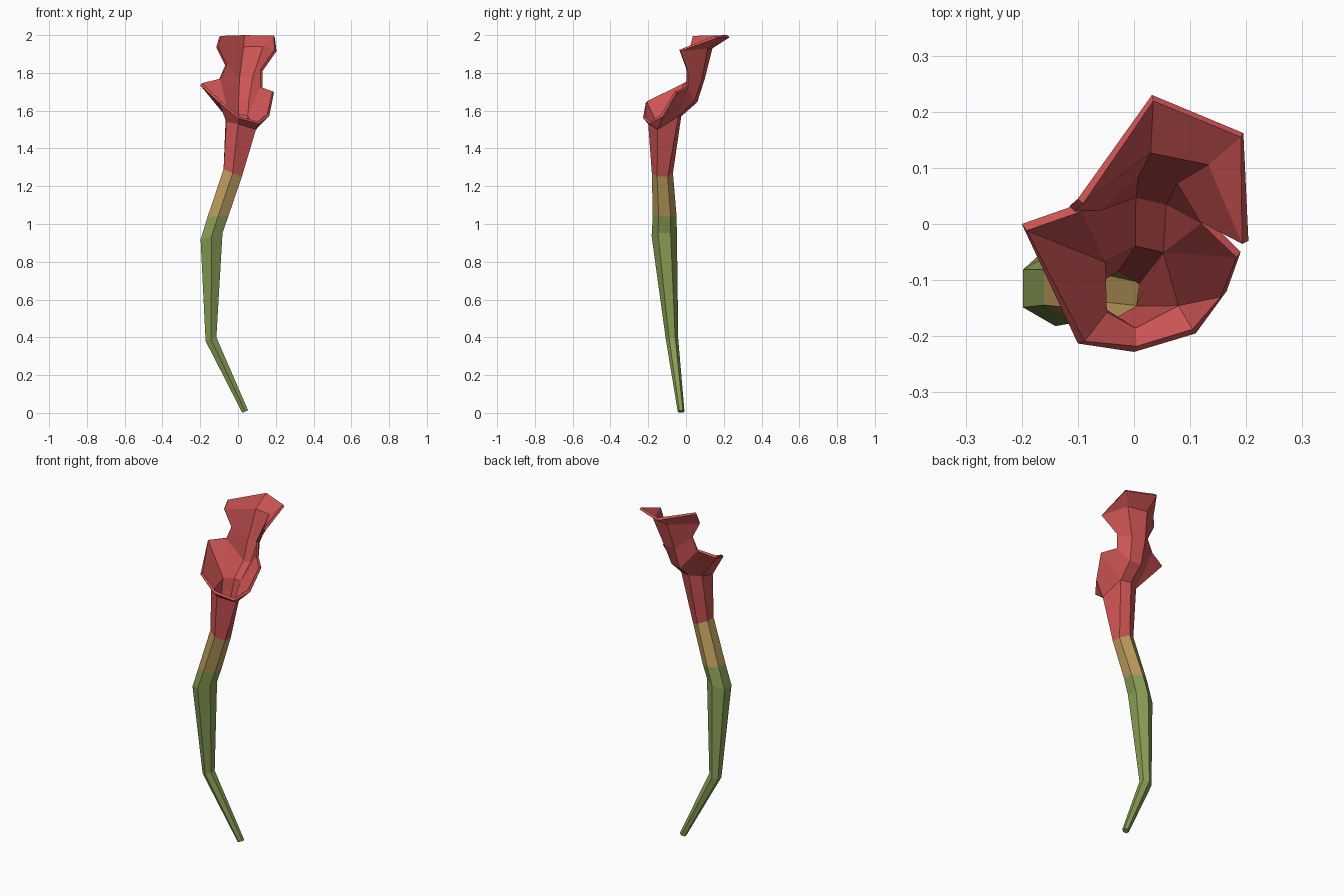
import bpy, math

if "Cube" in bpy.data.objects:
    bpy.data.objects.remove(bpy.data.objects["Cube"])


def material(name, col):
    m = bpy.data.materials.new(name)
    m.diffuse_color = (*col, 1)
    m.use_nodes = True
    m.node_tree.nodes["Principled BSDF"].inputs["Base Color"].default_value = m.diffuse_color
    return m


GREEN = material("leaf green", (0.25, 0.34, 0.09))
GOLD = material("ochre gold", (0.50, 0.33, 0.11))
RED = material("petal red", (0.62, 0.09, 0.09))


def add(name, verts, faces, mat, thick=0):
    me = bpy.data.meshes.new(name)
    me.from_pydata(verts, [], faces)
    me.materials.append(mat)
    ob = bpy.data.objects.new(name, me)
    bpy.context.collection.objects.link(ob)
    if thick:
        s = ob.modifiers.new("thickness", 'SOLIDIFY')
        s.thickness, s.offset, s.use_even_offset = thick, -1, True
    return ob


def ring(x, y, z, r, tilt):
    """Six-sided ring, leaning along x; first corner faces the front."""
    pts = []
    for k in range(6):
        a = math.radians(-90 + 60 * k)
        dx = r * math.cos(a)
        pts.append((x + dx, y + r * math.sin(a), z + tilt * dx))
    return pts


def bands(n):
    return [(b * 6 + i, b * 6 + (i + 1) % 6, b * 6 + 6 + (i + 1) % 6, b * 6 + 6 + i)
            for b in range(n - 1) for i in range(6)]


# stem: bent tapering hexagonal tube
stem = [ring(0.038, -0.026, 0.007, 0.018, 0.4),
        ring(-0.143, -0.074, 0.39, 0.033, 0.35),
        ring(-0.14, -0.115, 0.935, 0.067, 0.3),
        ring(-0.106, -0.113, 1.04, 0.063, 0.0)]
add("stem", sum(stem, []), bands(4) + [tuple(range(5, -1, -1))], GREEN)

# collar: hollow gold section between stem and blossom
neck = ring(-0.028, -0.125, 1.27, 0.056, -0.4)
add("collar", stem[-1] + neck, bands(2) + [tuple(range(5, -1, -1))], GOLD, 0.012)

# blossom: throat, flared lower lip and tall back hood
P = dict(
    # throat
    c0=(0.0, -0.20, 1.53), c1=(0.095, -0.15, 1.50), c2=(0.06, -0.04, 1.57),
    c3=(0.0, -0.025, 1.57), c4=(-0.065, -0.06, 1.57), c5=(-0.062, -0.165, 1.54),
    # lower lip rim
    A=(-0.20, 0.0, 1.735), B=(-0.10, -0.213, 1.64), C=(0.0, -0.228, 1.56),
    D=(0.11, -0.195, 1.53), E=(0.165, -0.12, 1.57), F=(0.19, -0.05, 1.695),
    # hood rows, right to left
    m0=(0.13, 0.01, 1.72), m1=(0.065, 0.045, 1.65), m2=(0.0, 0.06, 1.645), m3=(-0.10, 0.035, 1.765),
    n0=(0.13, 0.01, 1.81), n1=(0.085, 0.085, 1.77), n2=(0.005, 0.10, 1.77), n3=(-0.068, 0.035, 1.84),
    p0=(0.204, -0.03, 1.915), p1=(0.14, 0.115, 1.93), p2=(0.025, 0.14, 1.93), p3=(-0.115, 0.032, 1.935),
    t1=(0.195, 0.162, 1.985), t2=(0.032, 0.23, 1.988), t3=(-0.10, 0.045, 1.99))
names = list(P)
idx = {n: i + 6 for i, n in enumerate(names)}
faces = bands(2)
lip = ["c5 c0 C B", "c0 c1 D C", "c1 E D", "c1 c2 F E", "c2 m0 F", "c2 m1 m0",
       "c2 c3 m2 m1", "c3 c4 m3 m2", "c4 A m3", "c4 c5 B A", "p0 p1 t1"]
faces += [tuple(idx[n] for n in f.split()) for f in lip]
for lo, hi, start in (("m", "n", 0), ("n", "p", 0), ("p", "t", 1)):
    for i in range(start, 3):
        faces.append(tuple(idx[n] for n in (f"{lo}{i}", f"{lo}{i+1}", f"{hi}{i+1}", f"{hi}{i}")))
add("blossom", neck + [P[n] for n in names], faces, RED, 0.014)
